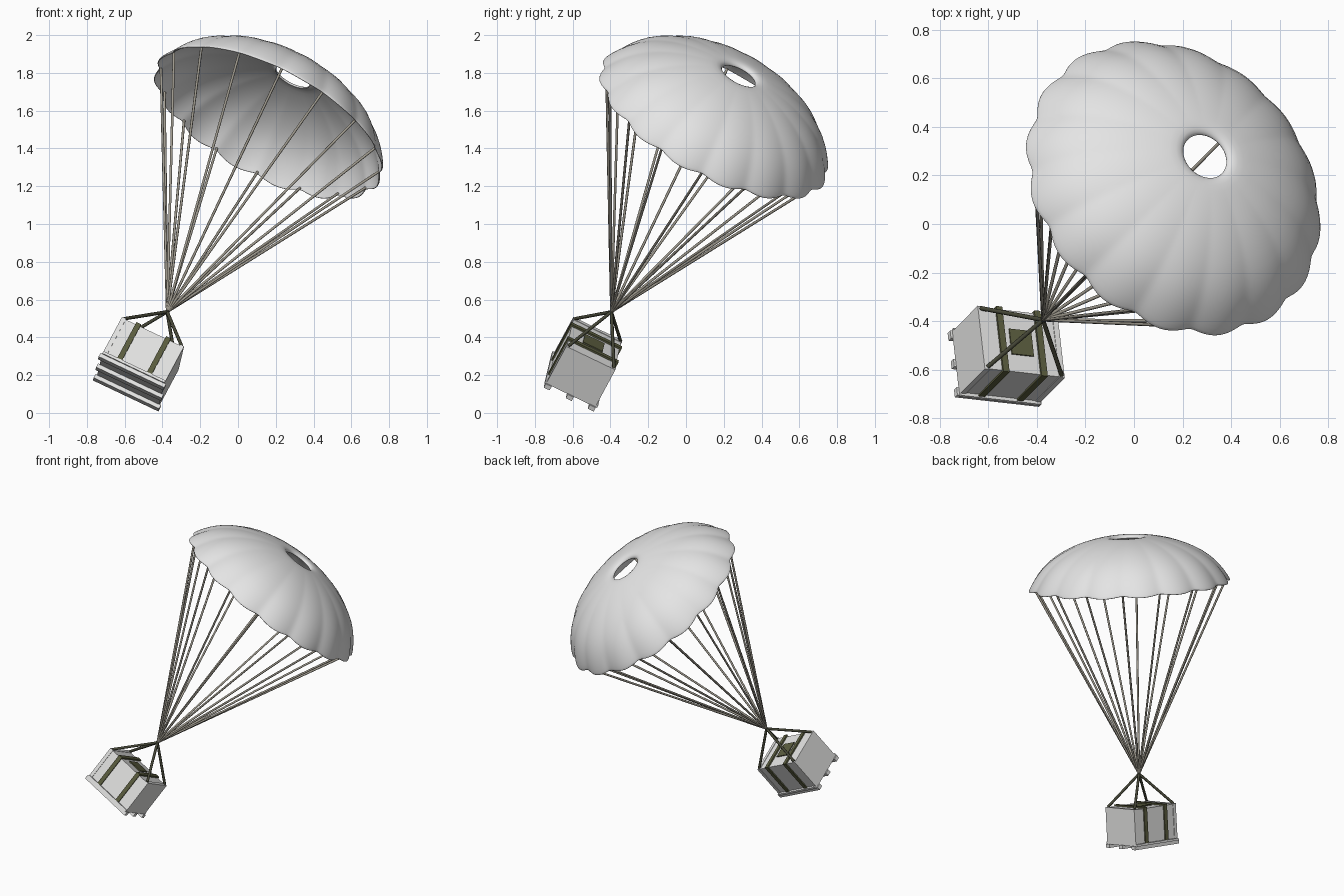
import bpy, bmesh, math
from mathutils import Vector, Matrix

if "Cube" in bpy.data.objects:
    bpy.data.objects.remove(bpy.data.objects["Cube"])

# Shared tilted frame: origin is the knot where all lines meet
KNOT = Vector((-0.375, -0.395, 0.535))
AXIS = Vector((0.426, 0.43, 0.796)).normalized()
FRAME = Matrix.Translation(KNOT) @ Vector((0, 0, 1)).rotation_difference(AXIS).to_matrix().to_4x4()
GORES = 16


def material(name, rgb):
    m = bpy.data.materials.new(name)
    m.diffuse_color = (*rgb, 1)
    m.use_nodes = True
    m.node_tree.nodes["Principled BSDF"].inputs["Base Color"].default_value = m.diffuse_color
    return m


CLOTH = material("pale_cloth", (0.78, 0.78, 0.78))
BOARD = material("pale_board", (0.78, 0.78, 0.77))
CORD = material("grey_brown_cord", (0.36, 0.335, 0.28))
WEB = material("olive_webbing", (0.105, 0.11, 0.05))
SLING = material("dark_olive_sling", (0.06, 0.062, 0.038))


def add_object(name, bm, mat):
    bmesh.ops.recalc_face_normals(bm, faces=bm.faces)
    me = bpy.data.meshes.new(name)
    bm.to_mesh(me)
    bm.free()
    me.materials.append(mat)
    ob = bpy.data.objects.new(name, me)
    ob.matrix_world = FRAME
    bpy.context.collection.objects.link(ob)
    return ob


def box(name, centre, size, mat):
    bm = bmesh.new()
    bmesh.ops.create_cube(bm, size=1, matrix=Matrix.Translation(centre) @ Matrix.Diagonal((*size, 1)))
    return add_object(name, bm, mat)


def rod(name, a, b, radius, mat, sides=8):
    a, b = Vector(a), Vector(b)
    d = b - a
    bm = bmesh.new()
    m = Matrix.Translation((a + b) / 2) @ d.to_track_quat('Z', 'Y').to_matrix().to_4x4()
    bmesh.ops.create_cone(bm, cap_ends=True, segments=sides, radius1=radius, radius2=radius,
                          depth=d.length, matrix=m)
    for f in bm.faces:
        f.smooth = len(f.verts) == 4
    return add_object(name, bm, mat)


# Canopy: ring profile (radius, height) with gores puffing out between the lines
profile = [(0.096, 1.562), (0.104, 1.58), (0.135, 1.588), (0.2, 1.578), (0.3, 1.555), (0.4, 1.518),
           (0.5, 1.465), (0.58, 1.4), (0.638, 1.325), (0.666, 1.275), (0.668, 1.265)]
steps = GORES * 8
bm = bmesh.new()
rings = []
for r, z in profile:
    w = max(0.0, (r - 0.12) / 0.54) ** 1.5
    ring = []
    for i in range(steps):
        t = math.tau * i / steps
        puff = abs(math.sin(t * GORES / 2))
        rr = r + w * (0.024 * puff - 0.019)
        ring.append(bm.verts.new((rr * math.cos(t), rr * math.sin(t), z + w ** 3 * (0.004 - 0.014 * puff))))
    rings.append(ring)
for lo, hi in zip(rings, rings[1:]):
    for i in range(steps):
        j = (i + 1) % steps
        bm.faces.new((lo[i], hi[i], hi[j], lo[j])).smooth = True
canopy = add_object("canopy", bm, CLOTH)
solid = canopy.modifiers.new("thickness", 'SOLIDIFY')
solid.thickness = 0.008
sub = canopy.modifiers.new("smooth", 'SUBSURF')
sub.levels = sub.render_levels = 1

# Suspension lines from the knot to each seam of the canopy
for i in range(GORES):
    t = math.tau * i / GORES
    rod(f"suspension_line_{i + 1}", (0, 0, 0), (0.641 * math.cos(t), 0.641 * math.sin(t), 1.275),
        0.007, CORD)

# Knot
bm = bmesh.new()
bmesh.ops.create_uvsphere(bm, u_segments=12, v_segments=8, radius=0.012)
for f in bm.faces:
    f.smooth = True
add_object("knot", bm, SLING)

# Crate
TOP, BASE = -0.21, -0.445
W, D = 0.366, 0.29
mid, height = (TOP + BASE) / 2, TOP - BASE
box("crate_body", (0, 0, mid), (W - 0.02, D - 0.008, height - 0.006), BOARD)
for s in (-1, 1):
    box("crate_end_panel", (s * (W / 2 - 0.012), 0, mid), (0.024, D, height), BOARD)

# Pallet: deck and three skids
box("pallet_deck", (0, 0, BASE - 0.005), (W, D + 0.02, 0.015), BOARD)
for y in (-0.13, 0, 0.13):
    box("pallet_skid", (0, y, BASE - 0.0225), (W + 0.02, 0.035, 0.025), BOARD)

# Slings from the knot to the crate's top corners
for sx in (-1, 1):
    for sy in (-1, 1):
        rod("sling", (0, 0, 0), (sx * 0.17, sy * 0.135, TOP), 0.009, SLING)

# Cargo straps over the top and down front and back
for sx in (-1, 1):
    x = sx * 0.0875
    box("strap_top", (x, 0, TOP + 0.002), (0.028, D + 0.01, 0.01), WEB)
    for sy in (-1, 1):
        box("strap_side", (x, sy * (D / 2 + 0.001), mid), (0.028, 0.008, height), WEB)

# Patch on the lid
box("lid_patch", (0, -0.004, TOP - 0.001), (0.1, 0.115, 0.009), WEB)
